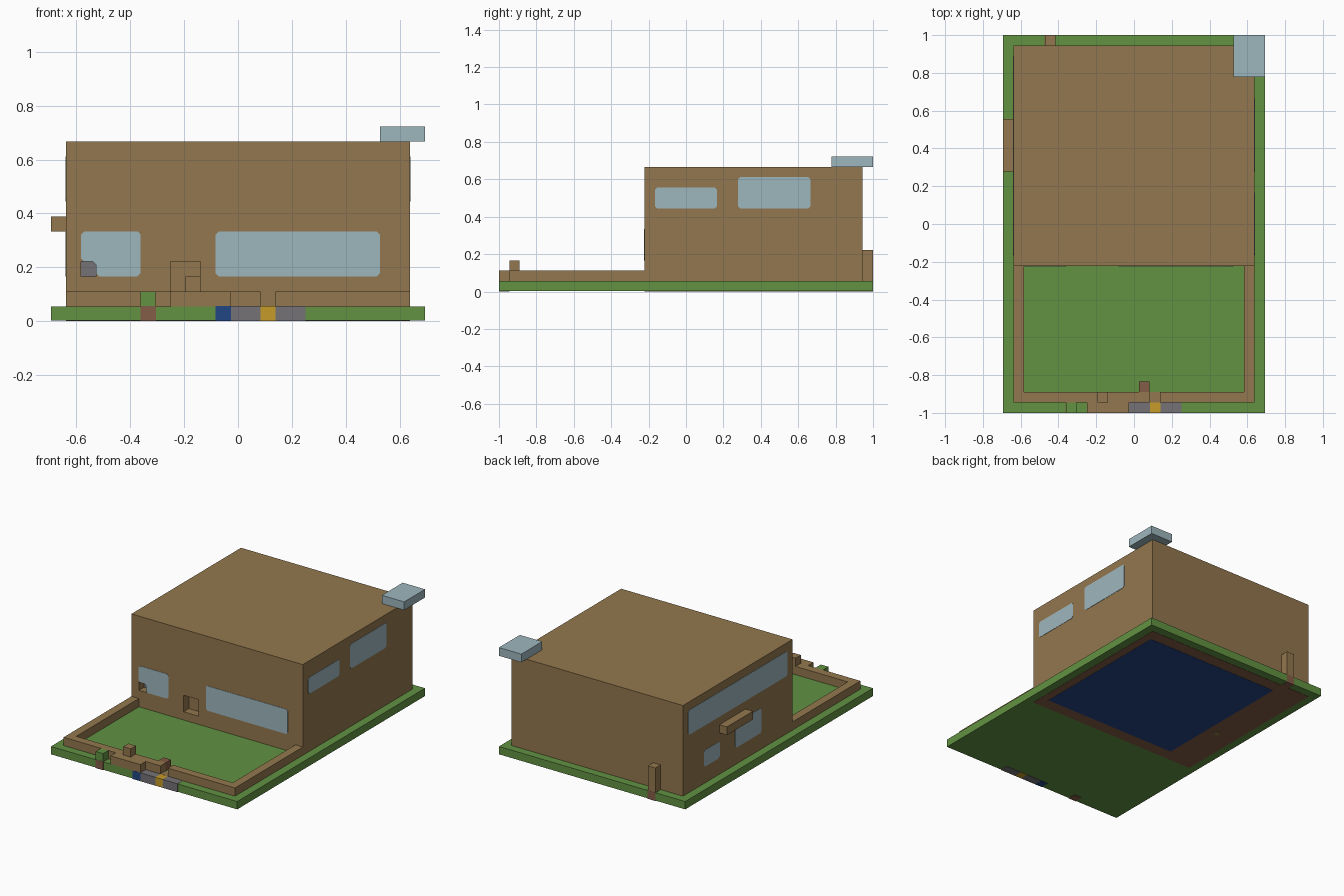
import bpy, bmesh
from mathutils import Vector

if "Cube" in bpy.data.objects:
    bpy.data.objects.remove(bpy.data.objects["Cube"])

U = 1 / 18      # one building block
THIN = 0.002    # plate thickness


def material(name, *rgb):
    lin = [((c / 255 + 0.055) / 1.055) ** 2.4 for c in rgb] + [1]
    m = bpy.data.materials.new(name)
    m.use_nodes = True
    m.diffuse_color = lin
    m.node_tree.nodes["Principled BSDF"].inputs["Base Color"].default_value = lin
    return m


WOOD = material("wood brown", 147, 119, 78)
GRASS = material("grass green", 98, 146, 66)
GLASS = material("pale blue glass", 157, 183, 190)
STONE = material("stone grey", 117, 114, 117)
EARTH = material("reddish earth", 132, 92, 70)
BLUE = material("deep blue", 34, 70, 133)
GOLD = material("gold yellow", 197, 155, 40)


def at(i, j, k):
    return Vector(((i - 12.5) * U, (j - 18) * U, k * U))


def finish(name, bm, mat):
    bmesh.ops.recalc_face_normals(bm, faces=bm.faces)
    me = bpy.data.meshes.new(name)
    bm.to_mesh(me)
    bm.free()
    me.materials.append(mat)
    ob = bpy.data.objects.new(name, me)
    bpy.context.collection.objects.link(ob)
    return ob


def box(name, mat, i, j, k, grow=0):
    """Box over block ranges i, j, k, optionally grown by a thin skin."""
    lo, hi = at(i[0], j[0], k[0]), at(i[1], j[1], k[1])
    skin = Vector((grow,) * 3)
    lo, hi = lo - skin, hi + skin
    lo.z = max(lo.z, 0)
    bm = bmesh.new()
    bmesh.ops.create_cube(bm, size=1)
    for v in bm.verts:
        v.co = (lo + hi) / 2 + v.co * (hi - lo)
    return finish(name, bm, mat)


def window(name, side, outline):
    """Thin pane with clipped corners on the front, left or right wall."""
    place = {"front": lambda a, k: at(a, 14, k),
             "left": lambda a, k: at(24, a, k),
             "right": lambda a, k: at(1, a, k)}[side]
    out = {"front": Vector((0, -THIN, 0)), "left": Vector((THIN, 0, 0)),
           "right": Vector((-THIN, 0, 0))}[side]
    pts = [place(*p) for p in outline]
    bm = bmesh.new()
    ring = []
    for n, p in enumerate(pts):
        for q in (pts[n - 1], pts[(n + 1) % len(pts)]):
            ring.append(bm.verts.new(p + (q - p).normalized() * 0.012))
    face = bm.faces.new(ring)
    ext = bmesh.ops.extrude_face_region(bm, geom=[face])
    bmesh.ops.translate(bm, vec=out, verts=[
        g for g in ext["geom"] if isinstance(g, bmesh.types.BMVert)])
    finish(name, bm, GLASS)


def rect(a, b, k0, k1):
    return [(a, k0), (b, k0), (b, k1), (a, k1)]


# Ground slab with inlays on its underside
box("ground", GRASS, (0, 25), (0, 36), (0.05, 1))
box("foundation_underside", EARTH, (1, 24), (14, 35), (0.025, 0.06))
box("pool_underside", BLUE, (5, 23), (15.5, 33.5), (0, 0.06))
box("underside_peg", WOOD, (3.2, 4), (21.6, 22.3), (0, 0.06))

# House with a doorway and a small niche cut out
house = box("house", WOOD, (1, 24), (14, 35), (1, 12))
for n, (i, k) in enumerate([((8, 10), (2, 4)), ((2, 3), (3, 4))]):
    cutter = box("recess_cutter", WOOD, i, (13, 15), k)
    cutter.hide_render = True
    mod = house.modifiers.new("recess", "BOOLEAN")
    mod.operation = "DIFFERENCE"
    mod.solver = "EXACT"
    mod.object = cutter
    bpy.context.view_layer.objects.active = house
    bpy.ops.object.modifier_apply(modifier=mod.name)
    bpy.data.objects.remove(cutter)
box("niche_back", STONE, (2, 3), (14.96, 15), (3, 4))

# Windows
window("front_small_window", "front",
       [(3, 3), (6, 3), (6, 6), (2, 6), (2, 4), (3, 4)])
window("front_wide_window", "front", rect(11, 22, 3, 6))
window("left_front_window", "left", rect(15, 21, 8, 10))
window("left_back_window", "left", rect(23, 30, 8, 11))
window("right_long_window", "right", rect(15, 34, 8, 11))
window("right_small_window", "right", rect(28, 31, 3, 5))
window("right_middle_window", "right", rect(20, 25, 3, 6))

# Roof corner block, side ledge and back post
box("roof_corner_block", GLASS, (22, 25), (32, 36), (12, 13))
box("side_ledge", WOOD, (0, 1), (23, 28), (6, 7))
box("back_post", WOOD, (4, 5), (35, 36), (1, 4))
box("back_post_foot", EARTH, (4, 5), (35, 36), (0, 1), THIN / 2)

# Low garden wall with a gate gap
for side, i in (("right", 1), ("left", 23)):
    box(side + "_garden_wall", WOOD, (i, i + 1), (1, 14), (1, 2))
box("front_wall_right", WOOD, (2, 14), (1, 2), (1, 2))
box("front_wall_left", WOOD, (15, 23), (1, 2), (1, 2))
box("front_wall_step", WOOD, (8, 12), (0, 1), (1, 2))
box("front_wall_bump", WOOD, (9, 10), (1, 2), (2, 3))
box("gate_floor", WOOD, (14, 15), (1, 2), (0.9, 1.03))
box("inner_step", EARTH, (13, 14), (2, 3), (1, 2))
box("bush", GRASS, (6, 7), (0, 1), (1, 2))

# Coloured blocks along the front edge
for name, mat, a, b in (("bush_foot", EARTH, 6, 7), ("blue_block", BLUE, 11, 12),
                        ("path_right", STONE, 12, 14), ("path_centre", GOLD, 14, 15),
                        ("path_left", STONE, 15, 17)):
    box(name, mat, (a, b), (0, 1), (0, 1), THIN / 2)
